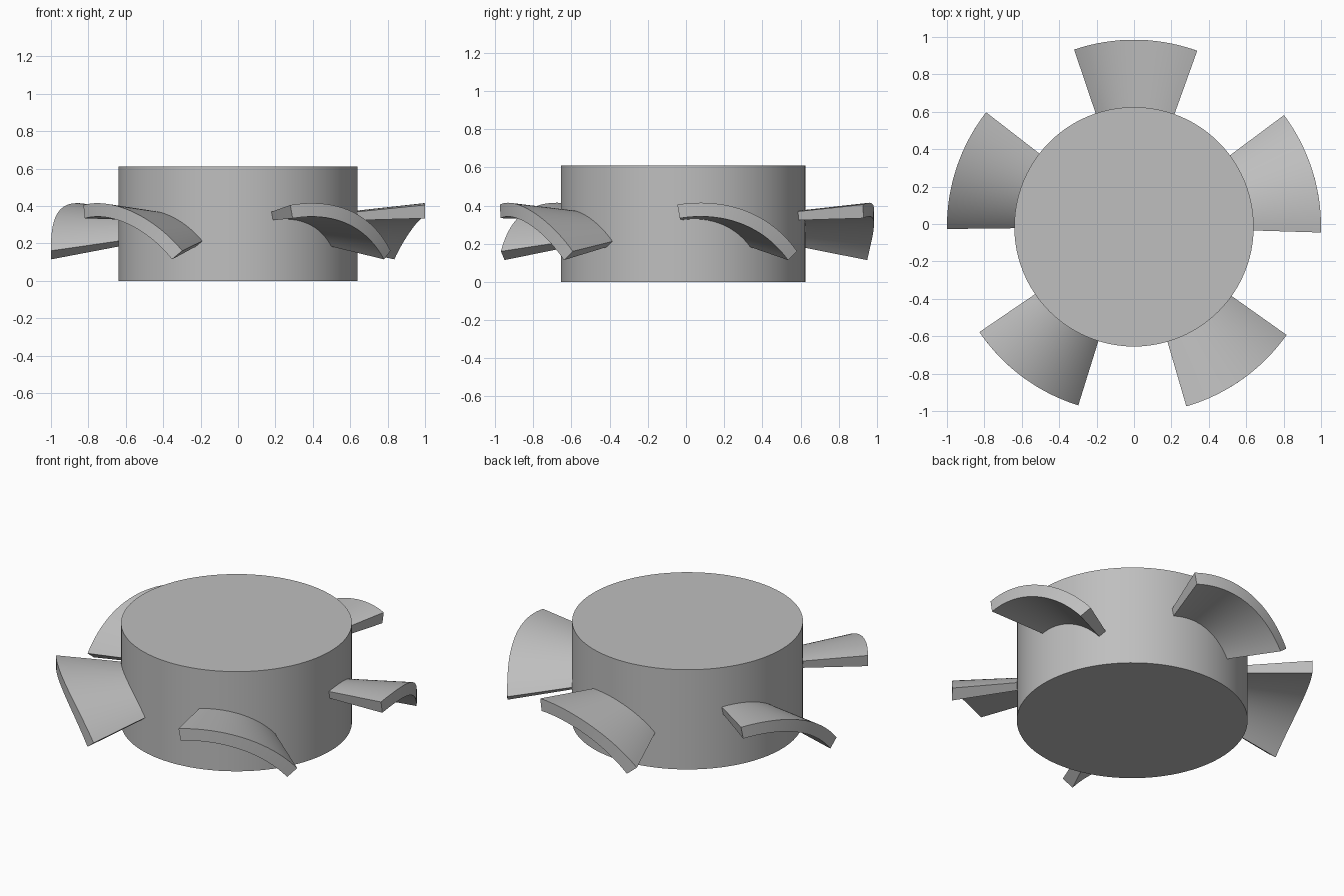
import bpy, bmesh
from math import sin, cos, radians, sqrt

cube = bpy.data.objects.get("Cube")
if cube:
    bpy.data.objects.remove(cube, do_unlink=True)

CENTRE_Y = -0.015
HUB_RADIUS = 0.64
HUB_HEIGHT = 0.61
MID = HUB_HEIGHT / 2
BLADES = 5
STEPS = 24

grey = bpy.data.materials.new("plain grey")
grey.use_nodes = True
colour = (0.52, 0.52, 0.52, 1)
grey.diffuse_color = colour
grey.node_tree.nodes["Principled BSDF"].inputs["Base Color"].default_value = colour


def finish(obj):
    obj.data.materials.append(grey)
    bpy.ops.object.select_all(action="DESELECT")
    obj.select_set(True)
    bpy.context.view_layer.objects.active = obj
    bpy.ops.object.shade_smooth_by_angle(angle=radians(30))


# Solid cylindrical hub
bpy.ops.mesh.primitive_cylinder_add(vertices=96, radius=HUB_RADIUS, depth=HUB_HEIGHT,
                                    location=(0, CENTRE_Y, MID))
hub = bpy.context.object
hub.name = "hub"
finish(hub)


# Curved blade section: a thick circular arc, as (sideways, height) points
def arc(radius):
    points = []
    for i in range(STEPS + 1):
        a = radians(-9.7 + 60.2 * i / STEPS)
        points.append((-0.22 + radius * sin(a), radius * cos(a) - 0.285))
    return points


section = arc(0.70) + arc(0.628)[::-1]


# Blade: the section wrapped on the outer rim, tapering towards the hub centre
def make_blade(index):
    bm = bmesh.new()
    rings = []
    for scale in (0.61, 1.0):
        rings.append([bm.verts.new((scale * sqrt(1 - t * t), scale * t, scale * (z - MID)))
                      for t, z in section])
    inner, outer = rings
    n = len(section)
    for i in range(n):
        j = (i + 1) % n
        bm.faces.new((inner[i], inner[j], outer[j], outer[i]))
    # End caps as strips between the upper and lower arcs
    for ring in rings:
        for i in range(STEPS):
            bm.faces.new((ring[i], ring[i + 1], ring[n - 2 - i], ring[n - 1 - i]))
    bmesh.ops.recalc_face_normals(bm, faces=bm.faces)
    mesh = bpy.data.meshes.new("blade")
    bm.to_mesh(mesh)
    bm.free()
    blade = bpy.data.objects.new(f"blade_{index + 1}", mesh)
    bpy.context.collection.objects.link(blade)
    blade.location = (0, CENTRE_Y, MID)
    blade.rotation_euler.z = radians(18 + index * 360 / BLADES)
    finish(blade)


for k in range(BLADES):
    make_blade(k)
